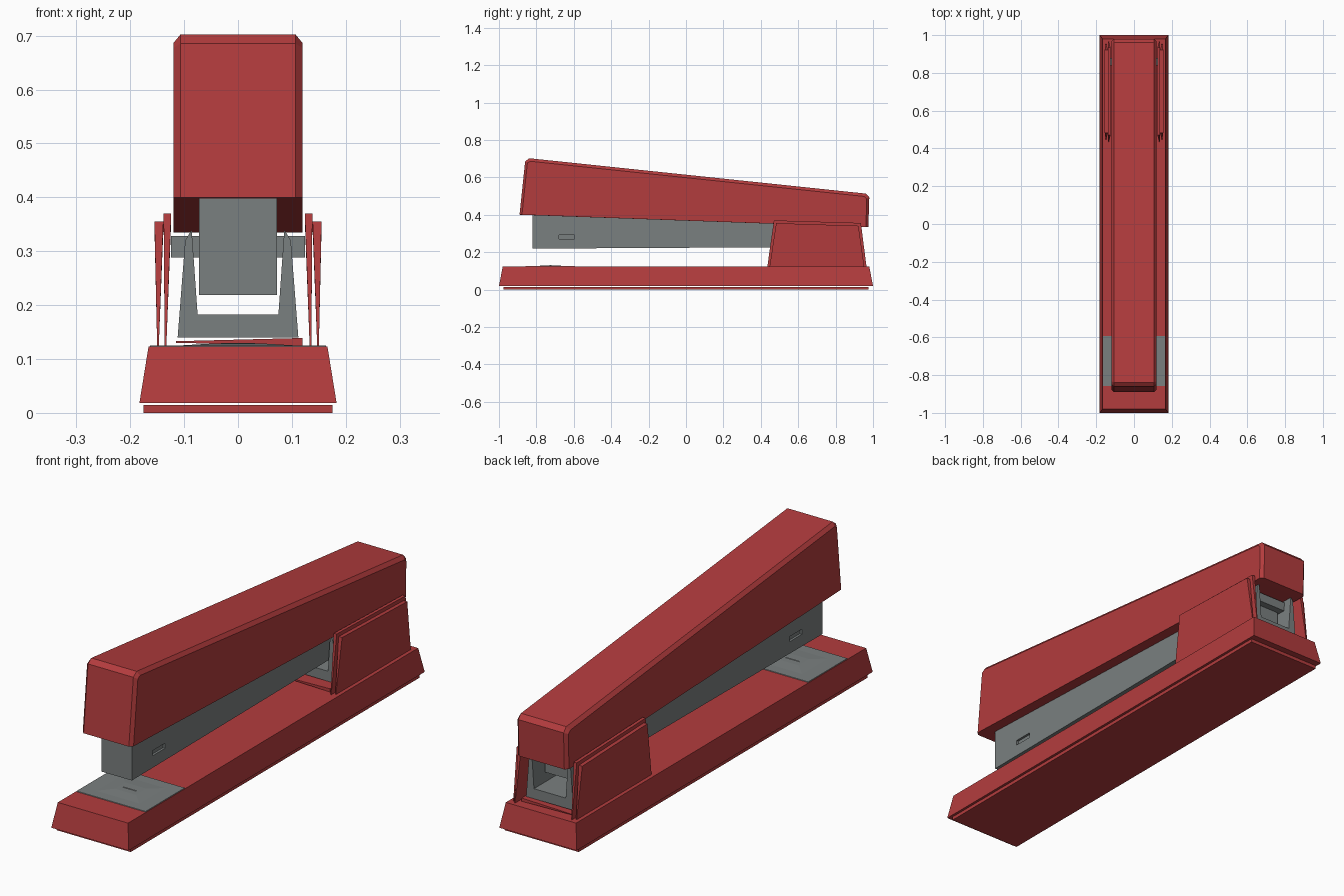
import bpy, bmesh

if "Cube" in bpy.data.objects:
    bpy.data.objects.remove(bpy.data.objects["Cube"])


def material(name, rgb):
    m = bpy.data.materials.new(name)
    m.diffuse_color = (*rgb, 1)
    m.use_nodes = True
    m.node_tree.nodes["Principled BSDF"].inputs["Base Color"].default_value = m.diffuse_color
    return m


RED = material("red", (0.45, 0.045, 0.047))
GREY = material("grey", (0.195, 0.215, 0.215))


def loft(name, rings, mat):
    """Join closed rings of equal point count and cap both ends."""
    bm = bmesh.new()
    loops = [[bm.verts.new(p) for p in ring] for ring in rings]
    n = len(loops[0])
    for a, b in zip(loops, loops[1:]):
        for i in range(n):
            j = (i + 1) % n
            bm.faces.new((a[i], a[j], b[j], b[i]))
    bm.faces.new(loops[0][::-1])
    bm.faces.new(loops[-1])
    bmesh.ops.recalc_face_normals(bm, faces=bm.faces)
    mesh = bpy.data.meshes.new(name)
    bm.to_mesh(mesh)
    bm.free()
    mesh.materials.append(mat)
    ob = bpy.data.objects.new(name, mesh)
    bpy.context.collection.objects.link(ob)
    return ob


def rect(x, y0, y1, z):
    return [(-x, y0, z), (x, y0, z), (x, y1, z), (-x, y1, z)]


def side(x, profile):
    return [(x, y, z) for y, z in profile]


def mirror_x(ob):
    ob.modifiers.new("mirror", 'MIRROR').use_axis[0] = True


# base: rubber-foot slab, narrow neck and tapered body
loft("base_foot", [rect(0.175, -0.975, 0.975, 0), rect(0.175, -0.975, 0.975, 0.015)], RED)
loft("base_body", [rect(0.183, -1, 1, 0.018), rect(0.166, -0.98, 0.98, 0.123)], RED)

# anvil plate with a shallow raised pad and staple grooves
loft("anvil_plate", [rect(0.166, -0.86, -0.59, 0.118), rect(0.163, -0.857, -0.593, 0.1255)], GREY)
loft("anvil_pad", [rect(0.11, -0.82, -0.63, 0.125), rect(0.05, -0.76, -0.69, 0.1285)], GREY)
loft("anvil_groove", [rect(0.035, -0.732, -0.718, 0.128), rect(0.03, -0.73, -0.72, 0.130)], GREY)

# handle: chamfered along the top, front and back edges
outer = [(-0.89, 0.40), (-0.86, 0.685), (-0.838, 0.702), (0.962, 0.513),
         (0.98, 0.493), (0.975, 0.335), (0.94, 0.335)]
inset = [(-0.877, 0.40), (-0.848, 0.677), (-0.833, 0.686), (0.952, 0.498),
         (0.966, 0.486), (0.962, 0.335), (0.94, 0.335)]
loft("handle", [side(-0.12, inset), side(-0.107, outer),
                side(0.107, outer), side(0.12, inset)], RED)

# staple magazine with a small side slot
magazine = loft("magazine", [side(x, [(-0.82, 0.219), (-0.82, 0.41), (0.85, 0.36), (0.85, 0.228)])
                             for x in (-0.072, 0.072)], GREY)
slot = [(-0.68, 0.271), (-0.68, 0.293), (-0.595, 0.293), (-0.595, 0.271)]
for s in (-1, 1):
    cutter = loft("slot_cutter", [side(s * 0.062, slot), side(s * 0.09, slot)], GREY)
    cutter.hide_render = True
    cutter.hide_viewport = True
    cut = magazine.modifiers.new("slot", 'BOOLEAN')
    cut.operation = 'DIFFERENCE'
    cut.solver = 'EXACT'
    cut.object = cutter

# hinge bracket: open channel with tapering walls
bracket = [(-0.112, 0.14), (-0.098, 0.32), (-0.086, 0.34), (-0.075, 0.183),
           (0.075, 0.183), (0.086, 0.34), (0.098, 0.32), (0.112, 0.14)]
loft("hinge_bracket", [[(x, y, z) for x, z in bracket] for y in (0.50, 0.92)], GREY)

# hinge pin through the bracket
loft("hinge_pin", [rect(0.124, 0.84, 0.88, 0.288), rect(0.124, 0.84, 0.88, 0.328)], GREY)

# slim sloped floor strip under the bracket
loft("hinge_floor", [[(-0.115, y, 0.130), (0.12, y, 0.125), (0.12, y, 0.139), (-0.115, y, 0.133)]
                     for y in (0.45, 0.94)], RED)

# side cheeks: two wedge panels on each side, thin at the foot
cheek = [(0.435, 0.123), (0.47, 0.37), (0.935, 0.356), (0.965, 0.123)]
panel = [(0.447, 0.123), (0.482, 0.355), (0.922, 0.341), (0.953, 0.123)]


def wedge(name, shape, foot, top):
    def ring(k):
        return [(foot[k] if z < 0.2 else top[k], y, z) for y, z in shape]
    mirror_x(loft(name, [ring(0), ring(1)], RED))


wedge("inner_cheek", cheek, (0.133, 0.136), (0.124, 0.138))
wedge("outer_cheek", panel, (0.147, 0.150), (0.1385, 0.155))
